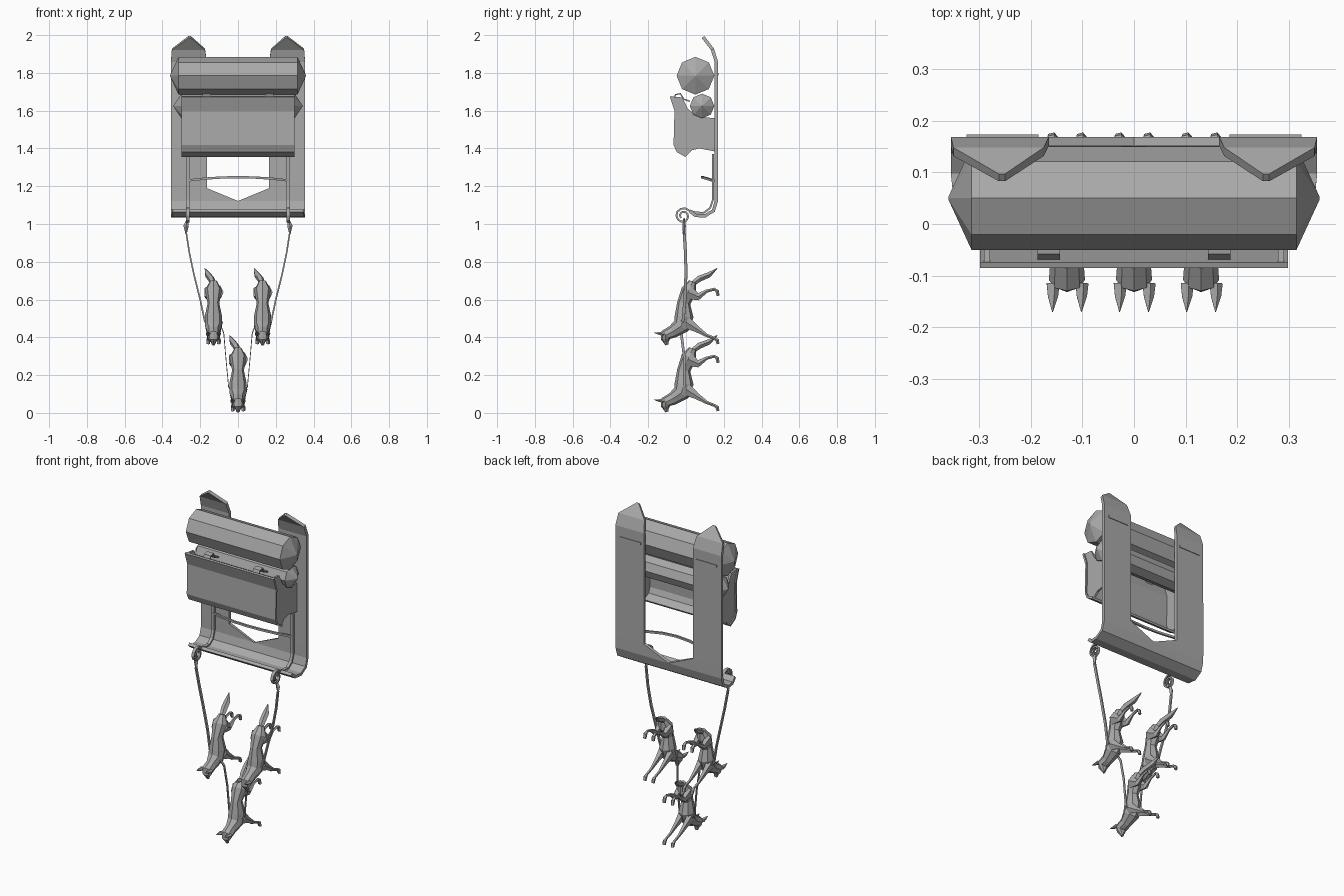
import bpy, bmesh
from math import sin, cos, pi, sqrt
from mathutils import Vector

if "Cube" in bpy.data.objects:
    bpy.data.objects.remove(bpy.data.objects["Cube"])

grey = bpy.data.materials.new("plain grey")
grey.use_nodes = True
grey.diffuse_color = (0.4, 0.4, 0.4, 1)
grey.node_tree.nodes["Principled BSDF"].inputs["Base Color"].default_value = grey.diffuse_color


def finish(name, bm):
    bmesh.ops.recalc_face_normals(bm, faces=bm.faces)
    mesh = bpy.data.meshes.new(name)
    bm.to_mesh(mesh)
    bm.free()
    mesh.materials.append(grey)
    obj = bpy.data.objects.new(name, mesh)
    bpy.context.collection.objects.link(obj)
    return obj


def loft(name, sections, sides=6, square=False, origin=(0, 0, 0)):
    """Skin rings along a path of (x, y, z, width radius, depth radius)."""
    bm = bmesh.new()
    pts = [Vector(s[:3]) for s in sections]
    rings = []
    phase, grow = (pi / 4, sqrt(2)) if square else (0, 1)
    for i, s in enumerate(sections):
        t = (pts[min(i + 1, len(pts) - 1)] - pts[max(i - 1, 0)]).normalized()
        u = Vector((1, 0, 0)) if abs(t.x) < 0.9 else Vector((0, 1, 0))
        u = (u - t * u.dot(t)).normalized()
        v = t.cross(u)
        ring = []
        for k in range(sides):
            a = phase + 2 * pi * k / sides
            p = pts[i] + grow * (u * s[3] * cos(a) + v * s[4] * sin(a))
            ring.append(bm.verts.new(p + Vector(origin)))
        rings.append(ring)
    for a, b in zip(rings, rings[1:]):
        for k in range(sides):
            j = (k + 1) % sides
            bm.faces.new((a[k], a[j], b[j], b[k]))
    bm.faces.new(rings[0])
    bm.faces.new(rings[-1])
    return finish(name, bm)


def sheet(name, rows, thickness, offset=0):
    """Mirrored sheet from rows of (y, z, inner x, outer x)."""
    bm = bmesh.new()
    for s in (-1, 1):
        grid = [[bm.verts.new((s * x, y, z)) for x in (a, b)] for y, z, a, b in rows]
        for p, q in zip(grid, grid[1:]):
            bm.faces.new((p[0], p[1], q[1], q[0]))
    bmesh.ops.remove_doubles(bm, verts=bm.verts, dist=0.0005)
    obj = finish(name, bm)
    mod = obj.modifiers.new("thickness", "SOLIDIFY")
    mod.thickness, mod.offset = thickness, offset
    return obj


def plate(name, outline, x, width):
    """Extrude a (y, z) outline along x."""
    bm = bmesh.new()
    face = bm.faces.new([bm.verts.new((x - width / 2, y, z)) for y, z in outline])
    out = bmesh.ops.extrude_face_region(bm, geom=[face])
    verts = [g for g in out["geom"] if isinstance(g, bmesh.types.BMVert)]
    bmesh.ops.translate(bm, verts=verts, vec=(width, 0, 0))
    return finish(name, bm)


# Sled bed: curled front, notched middle and two pointed runners
sheet("sled_bed", [
    (.02, 1.07, 0, .345), (.05, 1.045, 0, .35), (.1, 1.043, 0, .355),
    (.145, 1.07, 0, .355), (.16, 1.12, 0, .355), (.16, 1.19, .165, .355),
    (.16, 1.86, .165, .355), (.14, 1.925, .175, .35), (.09, 1.99, .25, .262)], .018)

# Rolled bundles with pointed ends
for name, y, z, r, half, tip in (("large_roll", .05, 1.785, .1, .315, .36),
                                 ("small_roll", .085, 1.625, .065, .3, .342)):
    loft(name, [(-tip, y, z, .002, .002), (-half, y, z, r, r),
                (half, y, z, r, r), (tip, y, z, .002, .002)], 8)

# Curved cargo panel with side walls
front = [(-.08, 1.675), (-.055, 1.6), (-.06, 1.42), (-.045, 1.385), (0, 1.36)]
sheet("cargo_panel", [(y, z, 0, .298) for y, z in front], .012)
wall = front + [(.03, 1.39), (.07, 1.4), (.15, 1.385), (.15, 1.56), (.06, 1.57),
                (.01, 1.61), (-.02, 1.67)]
for s in (-1, 1):
    plate("cargo_side", wall, s * .285, .012)
    # Strap loops over the panel top
    loft("strap_loop", [(s * .165, y, z, .022, .004) for y, z in
         ((-.07, 1.65), (-.055, 1.685), (-.03, 1.69), (-.01, 1.66), (.02, 1.65))], 4, True)
    # Cross slats on the runner backs
    plate("runner_slat", [(.166, 1.785), (.173, 1.785), (.173, 1.8), (.166, 1.8)], s * .255, .14)

# Bowed crossbar
loft("crossbar", [(x, .145 - .06 * (1 - (x / .27) ** 2), 1.23 + .018 * (1 - (x / .27) ** 2), .006, .006)
                  for x in (-.27, -.18, -.09, 0, .09, .18, .27)], 4, True)

# Rails ending in scrolls, with tow links and traces
for s in (-1, 1):
    rail = [(.143, 1.37), (.143, 1.13), (.128, 1.085), (.095, 1.06), (.055, 1.06)]
    for k in range(17):
        a, r = .7 + k * .6, .043 - k * .0018
        rail.append((-.015 + r * cos(a), 1.043 + r * sin(a)))
    loft("rail_scroll", [(s * .265, y, z, .009, .005) for y, z in rail], 4, True)
    loft("tow_link", [(s * .265, -.01, 1.03, .004, .004), (s * .275, -.01, .99, .014, .009),
                      (s * .275, -.01, .945, .003, .006)], 4)
    loft("rear_trace", [(s * x, y, z, .004, .008) for x, y, z in
         ((.275, -.01, .96), (.258, -.003, .85), (.235, 0, .74), (.2, -.006, .6),
          (.177, -.015, .49), (.15, -.04, .45))], 4, True)
    loft("lead_trace", [(s * x, y, z, .002, .007) for x, y, z in
         ((.09, -.04, .46), (.075, -.025, .42), (.065, -.01, .3), (.05, -.01, .14),
          (.03, -.03, .1))], 4, True)

# Galloping dogs
body = [(0, .035, .335, .02, .02), (0, .015, .29, .045, .04), (0, -.012, .22, .031, .035),
        (0, -.01, .15, .046, .05), (0, -.025, .1, .046, .046), (0, -.07, .07, .032, .034),
        (0, -.108, .052, .035, .03), (0, -.108, .03, .026, .024),
        (0, -.105, .015, .014, .014), (0, -.1, 0, .008, .009)]
tail = [(0, .03, .32, .013, .013), (-.012, .07, .35, .019, .017),
        (-.028, .12, .37, .019, .015), (-.045, .165, .405, .002, .002)]
hind_leg = [(.01, .28, .025, .04), (.065, .255, .015, .02), (.11, .285, .008, .009),
            (.15, .295, .007, .008), (.165, .285, .012, .01), (.17, .26, .01, .008)]
fore_leg = [(0, .12, .022, .035), (.055, .085, .013, .018), (.11, .05, .008, .009),
            (.15, .035, .007, .008), (.165, .025, .012, .01), (.17, .005, .01, .008)]
ear = [(-.115, .058, .014, .012), (-.14, .06, .011, .008), (-.17, .065, .001, .001)]
for label, x, z in (("left", .13, .36), ("right", -.13, .36), ("lead", 0, .005)):
    at = (x, 0, z)
    loft(label + "_dog_body", body, 8, origin=at)
    loft(label + "_dog_tail", tail, 5, origin=at)
    for s in (-1, 1):
        for part, path in (("hind_leg", hind_leg), ("fore_leg", fore_leg), ("ear", ear)):
            loft(label + "_dog_" + part, [(s * .028,) + p for p in path], 5, origin=at)
